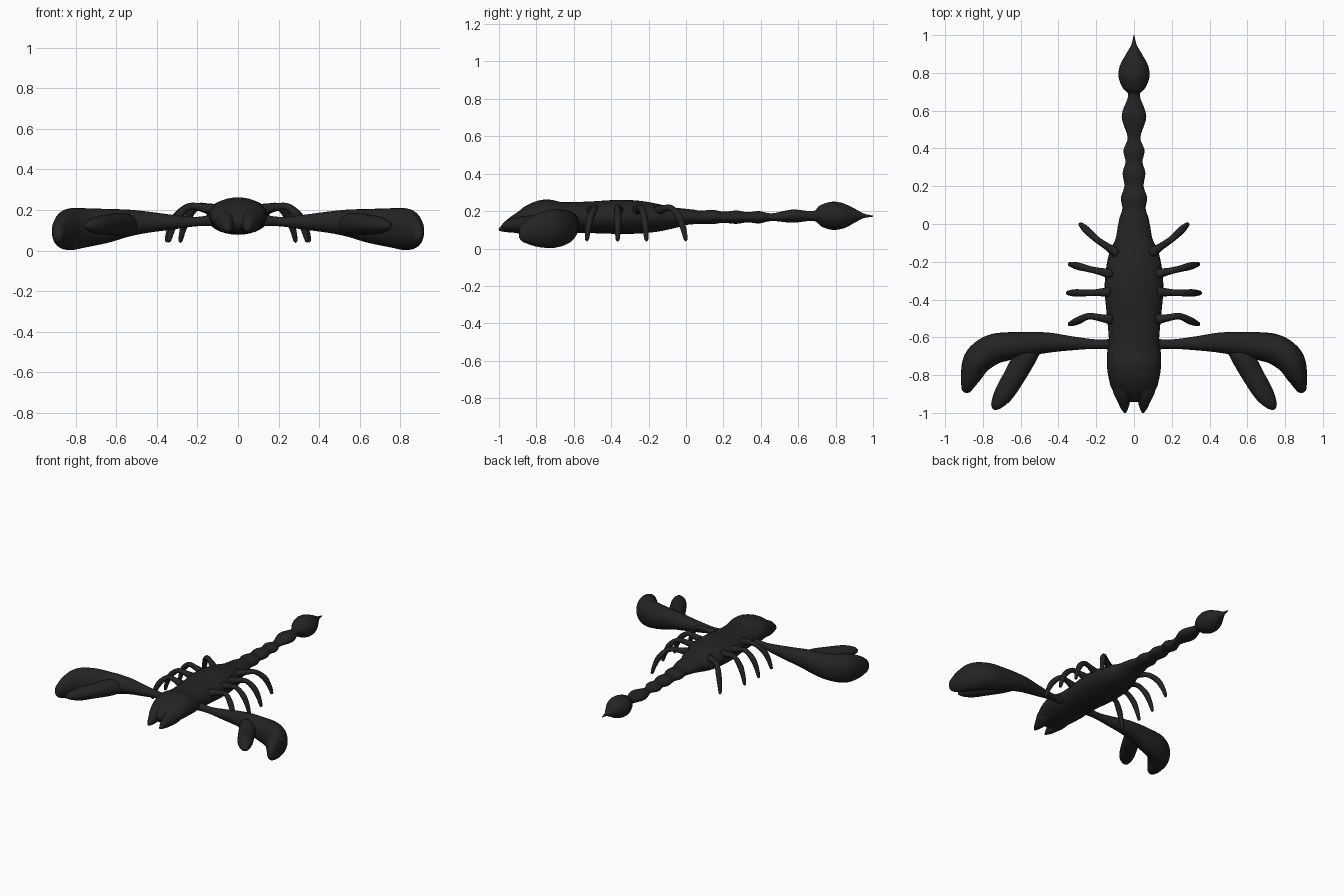
import bpy, bmesh, math
from mathutils import Vector

black = bpy.data.materials.new("dark shell")
black.diffuse_color = (0.017, 0.017, 0.017, 1)


def catmull(p0, p1, p2, p3, t):
    return [0.5 * (2 * b + (c - a) * t + (2 * a - 5 * b + 4 * c - d) * t * t
                   + (3 * b - a - 3 * c + d) * t ** 3)
            for a, b, c, d in zip(p0, p1, p2, p3)]


def loft(name, stations, sides=24, steps=5, mirror=False):
    """Smooth tube through stations (x, y, z, half width, half height)."""
    n = len(stations)
    pts = []
    for i in range(n - 1):
        quad = [stations[max(0, min(n - 1, i + k))] for k in (-1, 0, 1, 2)]
        pts += [catmull(*quad, s / steps) for s in range(steps)]
    pts.append(list(stations[-1]))
    bm = bmesh.new()
    rings = []
    for i, p in enumerate(pts):
        a, b = pts[max(0, i - 1)], pts[min(len(pts) - 1, i + 1)]
        tangent = (Vector(b[:3]) - Vector(a[:3])).normalized()
        side = tangent.cross(Vector((0, 0, 1))).normalized()
        up = side.cross(tangent)
        w, h = max(p[3], 0.002), max(p[4], 0.002)
        ring = []
        for k in range(sides):
            g = 2 * math.pi * k / sides
            ring.append(bm.verts.new(Vector(p[:3]) + side * w * math.cos(g)
                                     + up * h * math.sin(g)))
        rings.append(ring)
    for r, q in zip(rings, rings[1:]):
        for k in range(sides):
            m = (k + 1) % sides
            bm.faces.new((r[k], r[m], q[m], q[k]))
    bm.faces.new(rings[0])
    bm.faces.new(rings[-1])
    bmesh.ops.recalc_face_normals(bm, faces=bm.faces)
    for f in bm.faces:
        f.smooth = True
    mesh = bpy.data.meshes.new(name)
    bm.to_mesh(mesh)
    bm.free()
    mesh.materials.append(black)
    ob = bpy.data.objects.new(name, mesh)
    bpy.context.collection.objects.link(ob)
    if mirror:
        ob.modifiers.new("mirror", 'MIRROR').use_mirror_merge = False
    return ob


def spine(rows):
    """Rows of (y, half width, bottom z, top z) on the centre line."""
    return [(0, y, (lo + hi) / 2, w, (hi - lo) / 2) for y, w, lo, hi in rows]


# Body
loft("body", spine([
    (-0.935, 0.045, 0.105, 0.15), (-0.88, 0.112, 0.09, 0.20),
    (-0.82, 0.133, 0.085, 0.24), (-0.75, 0.143, 0.085, 0.262),
    (-0.68, 0.142, 0.085, 0.25), (-0.62, 0.133, 0.085, 0.248),
    (-0.50, 0.142, 0.082, 0.252), (-0.36, 0.155, 0.078, 0.26),
    (-0.25, 0.15, 0.08, 0.255), (-0.15, 0.13, 0.09, 0.238),
    (-0.08, 0.098, 0.105, 0.222), (0.0, 0.083, 0.125, 0.212),
    (0.06, 0.06, 0.135, 0.2)]), sides=32)

# Segmented tail with stinger
loft("tail", spine([
    (-0.05, 0.085, 0.12, 0.212), (0.02, 0.08, 0.128, 0.21),
    (0.08, 0.062, 0.132, 0.202), (0.14, 0.069, 0.13, 0.207),
    (0.20, 0.051, 0.137, 0.197), (0.27, 0.06, 0.132, 0.203),
    (0.33, 0.045, 0.14, 0.194), (0.39, 0.056, 0.134, 0.2),
    (0.46, 0.034, 0.147, 0.188), (0.57, 0.065, 0.138, 0.208),
    (0.68, 0.031, 0.148, 0.2), (0.72, 0.06, 0.12, 0.232),
    (0.78, 0.082, 0.1, 0.25), (0.84, 0.074, 0.107, 0.242),
    (0.90, 0.042, 0.137, 0.214), (0.95, 0.014, 0.162, 0.187),
    (1.0, 0.002, 0.17, 0.176)]))

# Jaws
loft("jaw", [
    (0.055, -0.82, 0.155, 0.06, 0.06), (0.058, -0.88, 0.142, 0.055, 0.055),
    (0.054, -0.93, 0.125, 0.036, 0.042), (0.05, -0.97, 0.11, 0.022, 0.024),
    (0.047, -1.0, 0.1, 0.005, 0.006)], mirror=True)

# Claw arm with the big outer finger
loft("claw", [
    (0.09, -0.637, 0.152, 0.03, 0.034), (0.2, -0.636, 0.143, 0.025, 0.023),
    (0.32, -0.632, 0.14, 0.036, 0.036), (0.45, -0.628, 0.14, 0.053, 0.053),
    (0.55, -0.635, 0.135, 0.063, 0.068), (0.65, -0.645, 0.122, 0.073, 0.084),
    (0.75, -0.665, 0.113, 0.08, 0.096), (0.825, -0.72, 0.105, 0.077, 0.103),
    (0.862, -0.8, 0.093, 0.057, 0.086), (0.882, -0.86, 0.083, 0.034, 0.057),
    (0.887, -0.885, 0.08, 0.022, 0.036), (0.888, -0.893, 0.08, 0.008, 0.012)],
    mirror=True)

# Inner finger of the claw
loft("claw_thumb", [
    (0.5, -0.635, 0.13, 0.03, 0.035), (0.57, -0.7, 0.13, 0.058, 0.056),
    (0.635, -0.81, 0.128, 0.057, 0.05), (0.69, -0.9, 0.125, 0.051, 0.044),
    (0.727, -0.955, 0.122, 0.032, 0.028), (0.739, -0.976, 0.12, 0.016, 0.014),
    (0.742, -0.982, 0.12, 0.005, 0.005)], mirror=True)

# Four pairs of walking legs: hip, knee and foot in plan
legs = [((0.12, -0.505), (0.24, -0.488), (0.34, -0.53)),
        ((0.13, -0.36), (0.245, -0.365), (0.35, -0.365)),
        ((0.12, -0.265), (0.24, -0.238), (0.34, -0.212)),
        ((0.09, -0.155), (0.2, -0.08), (0.283, -0.002))]
for i, (hip, knee, foot) in enumerate(legs):
    h, k, f = Vector(hip), Vector(knee), Vector(foot)
    plan = [(h, 0.2, 0.028), (h.lerp(k, 0.5), 0.213, 0.019), (k, 0.216, 0.017),
            (k.lerp(f, 0.55), 0.168, 0.02), (k.lerp(f, 0.85), 0.105, 0.016),
            (f, 0.05, 0.011), (f, 0.044, 0.004)]
    loft(f"leg_{i + 1}", [(p.x, p.y, z, r, r) for p, z, r in plan],
         sides=12, steps=3, mirror=True)
